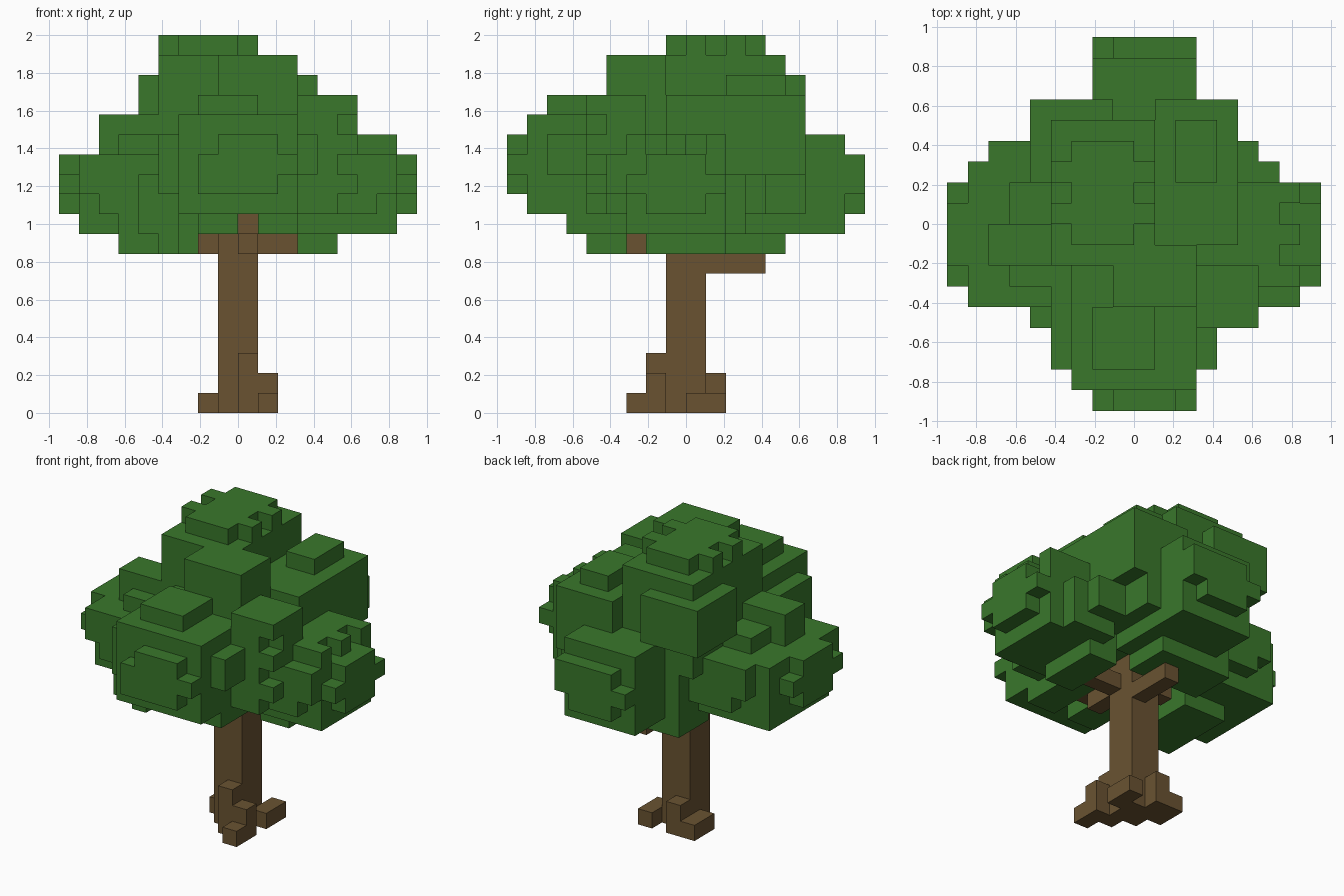
import bpy, bmesh
from itertools import product
from mathutils import Vector

cube = bpy.data.objects.get("Cube")
if cube:
    bpy.data.objects.remove(cube, do_unlink=True)

UNIT = 2 / 19  # edge length of one block


def make_material(name, rgb):
    mat = bpy.data.materials.new(name)
    mat.use_nodes = True
    mat.diffuse_color = (*rgb, 1)
    mat.node_tree.nodes["Principled BSDF"].inputs["Base Color"].default_value = (*rgb, 1)
    return mat


bark = make_material("bark brown", (0.143, 0.086, 0.031))
leaf = make_material("leaf green", (0.041, 0.186, 0.024))

parts = []       # (name, material, blocks)
occupied = set()


def add_part(name, mat, *boxes):
    """Fill boxes given as (x range), (y range), (z range) in blocks."""
    blocks = set()
    for box in boxes:
        blocks.update(product(*(range(a, b) for a, b in box)))
    blocks -= occupied
    occupied.update(blocks)
    parts.append((name, mat, blocks))


# Trunk, roots and limbs
add_part("trunk", bark, ((-1, 1), (-1, 1), (0, 10)))
add_part("front_root", bark,
         ((0, 1), (-2, -1), (0, 3)),
         ((1, 2), (-2, -1), (0, 2)),
         ((1, 2), (-3, -2), (0, 1)))
add_part("side_root", bark, ((1, 2), (0, 2), (0, 1)))
add_part("back_root", bark,
         ((-1, 0), (1, 2), (0, 2)),
         ((-2, -1), (0, 2), (0, 1)))
add_part("back_limb", bark, ((0, 1), (1, 4), (7, 8)))
add_part("front_limb", bark,
         ((0, 1), (-3, -1), (8, 9)),
         ((0, 1), (-4, -2), (9, 10)))
add_part("side_limbs", bark,
         ((1, 3), (-1, 0), (8, 9)),
         ((-2, -1), (0, 1), (8, 9)))

# Crown core and top
add_part("crown_core", leaf, ((-4, 4), (-4, 4), (10, 14)))
add_part("top_clump", leaf,
         ((-4, 1), (-2, 5), (12, 18)),
         ((-3, 0), (-1, 4), (18, 19)),
         ((-4, 1), (2, 3), (18, 19)),
         ((-4, 1), (0, 1), (18, 19)))
add_part("upper_front_clump", leaf, ((-1, 3), (-4, -1), (13, 18)))
add_part("upper_back_clump", leaf, ((-5, -1), (2, 6), (14, 17)))
add_part("upper_side_clump", leaf,
         ((1, 5), (-1, 6), (12, 16)),
         ((2, 4), (2, 5), (16, 17)))

# Front clump with its thin outer layers
add_part("front_clump", leaf,
         ((-3, 3), (-8, -2), (10, 15)),
         ((-2, 1), (-7, -4), (15, 16)),
         ((-1, 2), (-9, -8), (11, 14)),
         ((-2, -1), (-9, -8), (11, 13)),
         ((2, 3), (-9, -8), (12, 13)),
         ((3, 4), (-7, -5), (12, 14)),
         ((-4, -3), (-7, -4), (11, 14)),
         ((-2, 0), (-6, -2), (9, 10)),
         ((1, 3), (-6, -2), (9, 10)))

# Front corner clump with a toothed outer edge
add_part("front_corner_clump", leaf,
         ((3, 6), (-4, -2), (11, 16)),
         ((3, 5), (-5, -4), (10, 16)),
         *(((5, 6), (-5, -4), (z, z + 1)) for z in (11, 13, 15)))

# Clump on the -x side
add_part("right_clump", leaf,
         ((-8, -3), (-3, 3), (9, 13)),
         ((-7, -3), (-4, -3), (10, 13)),
         ((-8, -7), (-4, -3), (11, 13)),
         ((-6, -3), (-3, 2), (13, 14)),
         ((-7, -4), (-2, 0), (13, 15)),
         ((-9, -8), (-2, 1), (10, 13)),
         ((-9, -8), (-3, 2), (11, 12)),
         ((-6, -4), (3, 4), (10, 13)),
         ((-7, -6), (3, 4), (11, 13)),
         ((-5, -3), (-5, -4), (9, 12)),
         ((-4, -3), (-5, -3), (8, 9)),
         ((-6, -3), (-4, 1), (8, 10)))

# Clump on the +x side
add_part("left_clump", leaf,
         ((3, 8), (-3, 2), (9, 13)),
         ((4, 7), (-4, -3), (10, 13)),
         ((7, 8), (-4, -3), (11, 13)),
         ((3, 7), (-2, 2), (13, 14)),
         ((6, 8), (-3, -2), (13, 14)),
         ((7, 8), (-1, 0), (13, 14)),
         ((7, 8), (1, 2), (13, 14)),
         ((8, 9), (-2, 1), (10, 13)),
         ((8, 9), (-3, 2), (11, 12)),
         ((4, 7), (2, 3), (9, 12)),
         ((4, 6), (3, 4), (10, 12)),
         ((3, 5), (-2, 2), (8, 9)))

# Back clump
add_part("back_clump", leaf,
         ((-2, 3), (2, 8), (9, 14)),
         ((-1, 2), (8, 9), (10, 13)),
         ((2, 3), (8, 9), (11, 13)),
         ((-2, -1), (8, 9), (11, 12)),
         ((-3, -2), (2, 5), (8, 13)),
         ((3, 4), (3, 6), (10, 13)),
         ((-2, 2), (2, 5), (8, 9)))


def build(name, mat, blocks):
    """Make a mesh from the outer faces of the blocks."""
    bm = bmesh.new()
    verts = {}
    for block in blocks:
        for axis, side in product(range(3), (0, 1)):
            near = list(block)
            near[axis] += 1 if side else -1
            if tuple(near) in occupied:
                continue
            ring = []
            for u, v in ((0, 0), (1, 0), (1, 1), (0, 1)):
                corner = list(block)
                corner[axis] += side
                corner[(axis + 1) % 3] += u
                corner[(axis + 2) % 3] += v
                key = tuple(corner)
                if key not in verts:
                    verts[key] = bm.verts.new(Vector(key) * UNIT)
                ring.append(verts[key])
            bm.faces.new(ring if side else ring[::-1])
    bmesh.ops.dissolve_limit(bm, angle_limit=0.01, verts=bm.verts, edges=bm.edges)
    mesh = bpy.data.meshes.new(name)
    bm.to_mesh(mesh)
    bm.free()
    mesh.materials.append(mat)
    bpy.context.collection.objects.link(bpy.data.objects.new(name, mesh))


for part in parts:
    build(*part)
